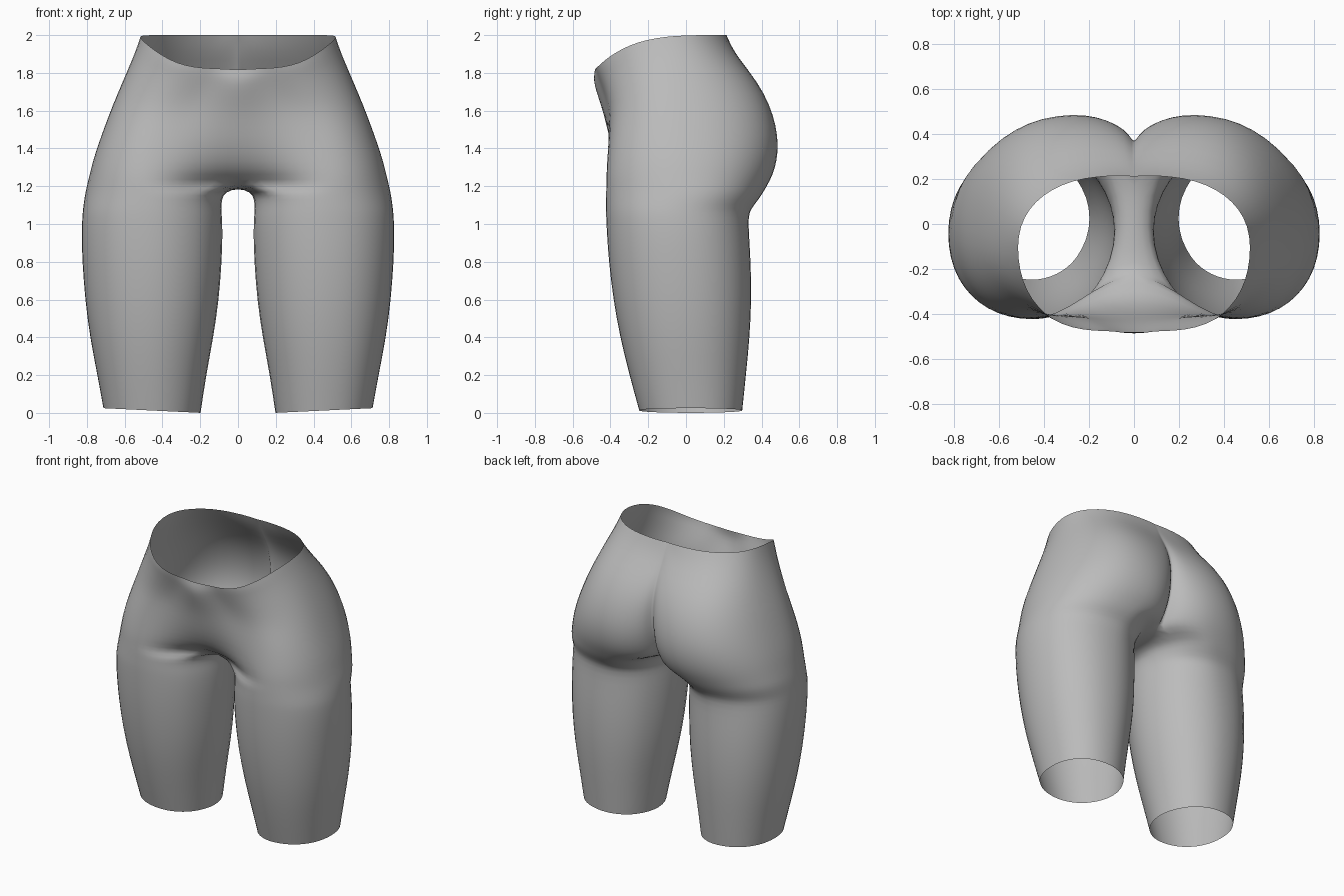
import bpy
import bmesh
from math import sin, cos, radians

if "Cube" in bpy.data.objects:
    bpy.data.objects.remove(bpy.data.objects["Cube"])

# Leg sections: z, outer x, inner x, front y, back y, back crest x
LEG = [
    (0.00, .715, .193, -.25, .30, .455),
    (0.20, .747, .163, -.302, .32, .455),
    (0.40, .787, .124, -.352, .34, .455),
    (0.60, .813, .094, -.388, .35, .455),
    (0.80, .828, .079, -.412, .346, .45),
    (0.95, .832, .074, -.422, .336, .44),
    (1.04, .828, .078, -.426, .333, .43),
    (1.08, .824, .082, -.427, .347, .40),
    (1.13, .818, .080, -.427, .388, .36),
    (1.17, .811, .062, -.427, .414, .33),
]
# Hip sections: z, outer x, thigh crest y and x, front middle y,
# buttock crest y and x, back middle y
HIP = [
    (1.21, .802, -.427, .45, -.20, .438, .30, .20),
    (1.26, .790, -.426, .45, -.30, .464, .28, .25),
    (1.33, .773, -.421, .44, -.355, .485, .27, .30),
    (1.42, .744, -.413, .42, -.395, .493, .27, .34),
    (1.52, .708, -.406, .38, -.42, .481, .265, .355),
    (1.63, .667, -.406, .32, -.44, .447, .255, .36),
    (1.75, .617, -.425, .26, -.465, .383, .24, .335),
    (1.88, .562, -.455, .20, -.487, .277, .20, .265),
    (1.95, .536, -.467, .20, -.489, .236, .15, .235),
    (2.00, .520, -.475, .18, -.482, .215, .10, .210),
]
ROUND = .92    # slightly squarer than an ellipse
INNER = 4      # steps between a crest and the middle
OUTER = 6      # steps between a crest and the outer side


def outer_side(xo, ym, yf, cf, yb, cb):
    """Points from the front crest around the outside to the back crest."""
    pts = []
    for k in range(2 * OUTER + 1):
        t = radians(90 * k / OUTER)
        s, c = abs(sin(t)) ** ROUND, abs(cos(t)) ** ROUND
        if k <= OUTER:
            pts.append((cf + (xo - cf) * s, ym + (yf - ym) * c))
        else:
            pts.append((cb + (xo - cb) * s, ym + (yb - ym) * c))
    return pts


def leg_ring(z, xo, xi, yf, yb, cb):
    cf, ym = .455, (yf + yb) / 2

    def inner(c, y, deg):
        a = radians(deg)
        return (c - (c - xi) * sin(a), ym + (y - ym) * cos(a))

    front = [inner(cf, yf, 50 * (1 - k / INNER)) for k in range(INNER)]
    back = [inner(cb, yb, 50 * k / INNER) for k in range(1, INNER + 1)]
    inside = [inner(cb, yb, 70), inner((cf + cb) / 2, yb, 90), inner(cf, yf, 70)]
    pts = front + outer_side(xo, ym, yf, cf, yb, cb) + back + inside
    # the hem rises a little towards the outside
    rise = .025 if z == 0 else 0
    return [(x, y, z + rise * max(0, (x - .193) / .52)) for x, y in pts]


def hip_arc(z, xo, yf, cf, yf0, yb, cb, yb0):
    ym = -.01 - .09 * (z - 1.21) / .79
    front, back = [], []
    for k in range(INNER):          # soft wave from the front middle to the thigh
        u = k / INNER
        front.append((cf * u, yf0 + (yf - yf0) * (1 - cos(radians(180 * u))) / 2))
    for k in range(1, INNER + 1):   # round lobe into the cleft
        a = radians(90 * k / INNER)
        back.append((cb * (1 - sin(a)), yb0 + (yb - yb0) * cos(a)))
    back[-1] = (0, yb0)
    pts = front + outer_side(xo, ym, yf, cf, yb, cb) + back
    out = []
    for x, y in pts:                # the waist dips at the front
        if z > 1.5:
            dip = .18 * (max(0, .21 - y) / .69) ** 4
            out.append((x, y, z - dip * (z - 1.5) / .5))
        else:
            out.append((x, y, z))
    return out


bm = bmesh.new()


def add(points):
    return [bm.verts.new(p) for p in points]


def bridge(low, high, closed):
    n = len(low)
    for i in range(n if closed else n - 1):
        j = (i + 1) % n
        bm.faces.new((low[i], low[j], high[j], high[i]))


# Leg tube
rings = [add(leg_ring(*row)) for row in LEG]
for a, b in zip(rings, rings[1:]):
    bridge(a, b, True)

# Hip shell, open along the mirror plane
arcs = [add(hip_arc(*row)) for row in HIP]
for a, b in zip(arcs, arcs[1:]):
    bridge(a, b, False)

# Crotch strip joins the leg to the hips
strip = add([(0, y, 1.19) for y in (.10, 0, -.10)])
bridge(rings[-1], arcs[0] + strip, True)

mesh = bpy.data.meshes.new("hips_and_thighs")
bm.to_mesh(mesh)
bm.free()
body = bpy.data.objects.new("hips_and_thighs", mesh)
bpy.context.collection.objects.link(body)

grey = bpy.data.materials.new("plain grey")
grey.diffuse_color = (.5, .5, .5, 1)
grey.use_nodes = True
grey.node_tree.nodes["Principled BSDF"].inputs["Base Color"].default_value = grey.diffuse_color
mesh.materials.append(grey)
for f in mesh.polygons:
    f.use_smooth = True

# Mirror into both sides, then smooth
mirror = body.modifiers.new("mirror", 'MIRROR')
mirror.use_clip = True
mirror.merge_threshold = .001
smooth = body.modifiers.new("smooth", 'SUBSURF')
smooth.levels = smooth.render_levels = 1
